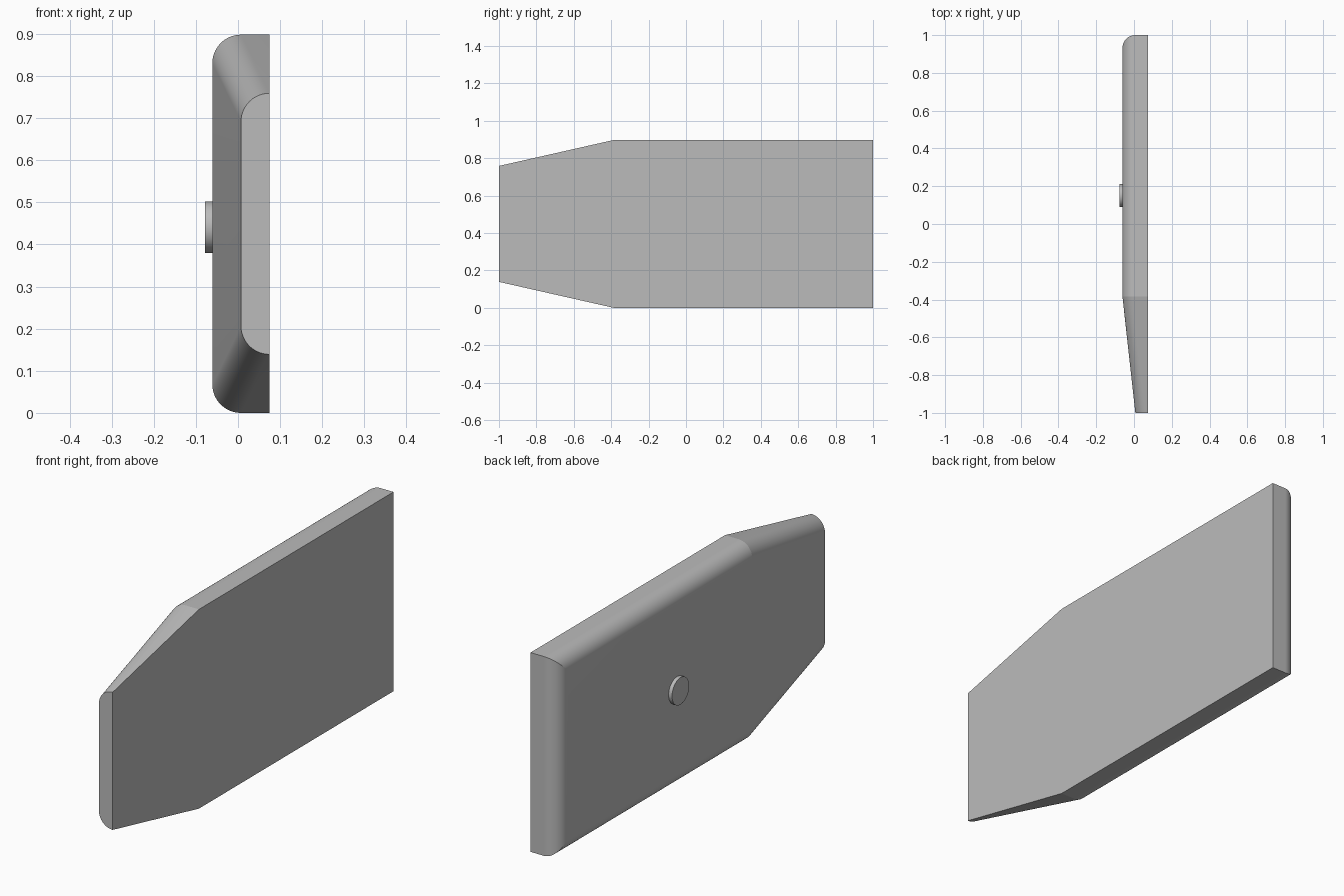
import bpy, bmesh, math
from mathutils import Matrix

cube = bpy.data.objects.get("Cube")
if cube:
    bpy.data.objects.remove(cube, do_unlink=True)

grey = bpy.data.materials.new("light_grey")
grey.use_nodes = True
grey.diffuse_color = (0.5, 0.5, 0.5, 1)
grey.node_tree.nodes["Principled BSDF"].inputs["Base Color"].default_value = (0.5, 0.5, 0.5, 1)


def finish(bm, name, angle):
    bmesh.ops.recalc_face_normals(bm, faces=bm.faces)
    mesh = bpy.data.meshes.new(name)
    bm.to_mesh(mesh)
    bm.free()
    mesh.materials.append(grey)
    obj = bpy.data.objects.new(name, mesh)
    bpy.context.collection.objects.link(obj)
    bpy.ops.object.select_all(action='DESELECT')
    obj.select_set(True)
    bpy.context.view_layer.objects.active = obj
    bpy.ops.object.shade_smooth_by_angle(angle=math.radians(angle))
    return obj


FLAT_X, RADIUS, STEPS = 0.075, 0.068, 20
MID_Z, HALF_BODY, HALF_NOSE = 0.449, 0.449, 0.31
NOSE_Y, KINK_Y, BACK_Y = -1.0, -0.385, 1.0
BODY_X = 0.007    # depth at which the body's rounding starts


def outline(bm, body_x, nose_x, inset):
    """One slice of the plate: nose, shoulders and square back end."""
    upper = [(nose_x, NOSE_Y, HALF_NOSE - inset),
             (body_x, KINK_Y, HALF_BODY - inset),
             (body_x, BACK_Y - inset, HALF_BODY - inset)]
    pts = [(x, y, MID_Z + h) for x, y, h in upper]
    pts += [(x, y, MID_Z - h) for x, y, h in reversed(upper)]
    return [bm.verts.new(p) for p in pts]


# Plate: slices from the flat side out through the rounded edge
bm = bmesh.new()
rings = [outline(bm, FLAT_X, FLAT_X, 0)]
for i in range(STEPS + 1):
    a = math.pi / 2 * i / STEPS
    depth, inset = RADIUS * math.sin(a), RADIUS * (1 - math.cos(a))
    rings.append(outline(bm, BODY_X - depth, FLAT_X - depth, inset))
for r, s in zip(rings, rings[1:]):
    for j in range(5):
        bm.faces.new((r[j], r[j + 1], s[j + 1], s[j]))
# Flat side, rounded side's main face and sloping face, and nose end
bm.faces.new(rings[0])
last = rings[-1]
bm.faces.new(last[1:5])
bm.faces.new((last[0], last[1], last[4], last[5]))
bm.faces.new([r[0] for r in rings[1:]] + [r[5] for r in reversed(rings[1:])])
bmesh.ops.remove_doubles(bm, verts=bm.verts, dist=0.00001)
finish(bm, "plate", 5.5)

# Round button on the outer face
bm = bmesh.new()
bmesh.ops.create_cone(bm, cap_ends=True, segments=48, radius1=0.061, radius2=0.061, depth=0.03,
                      matrix=Matrix.Translation((-0.063, 0.15, 0.441)) @ Matrix.Rotation(math.pi / 2, 4, 'Y'))
finish(bm, "button", 30)
